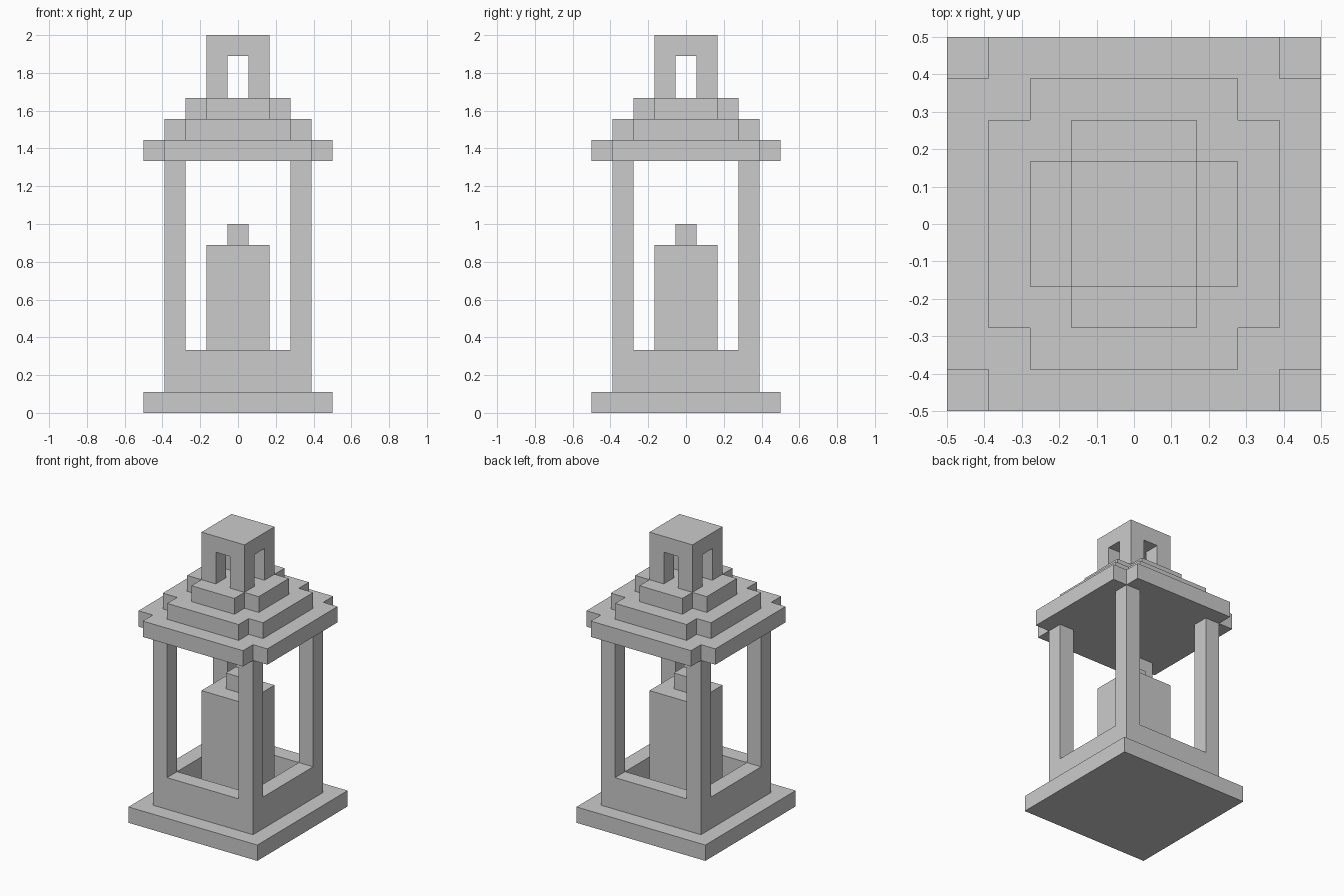
import bpy, bmesh

if "Cube" in bpy.data.objects:
    bpy.data.objects.remove(bpy.data.objects["Cube"])

U = 1 / 9  # one block


def prism(name, r, z0, z1, arm=None):
    """Square prism of half width r; with arm given, a plus shape with that arm half width."""
    if arm is None:
        outline = [(r, -r), (r, r), (-r, r), (-r, -r)]
    else:
        outline = []
        x, y = r, 0
        for c, s in ((1, 0), (0, 1), (-1, 0), (0, -1)):
            for px, py in ((r, -arm), (r, arm), (arm, arm)):
                outline.append((px * c - py * s, px * s + py * c))
    bm = bmesh.new()
    face = bm.faces.new([bm.verts.new((x * U, y * U, z0 * U)) for x, y in outline])
    top = bmesh.ops.extrude_face_region(bm, geom=[face])
    verts = [v for v in top["geom"] if isinstance(v, bmesh.types.BMVert)]
    bmesh.ops.translate(bm, verts=verts, vec=(0, 0, (z1 - z0) * U))
    bmesh.ops.recalc_face_normals(bm, faces=bm.faces)
    mesh = bpy.data.meshes.new(name)
    bm.to_mesh(mesh)
    bm.free()
    obj = bpy.data.objects.new(name, mesh)
    bpy.context.collection.objects.link(obj)
    return obj


def cut(obj, cutter):
    """Subtract cutter from obj and discard it."""
    mod = obj.modifiers.new("cut", "BOOLEAN")
    mod.operation = "DIFFERENCE"
    mod.solver = "EXACT"
    mod.object = cutter
    bpy.context.view_layer.objects.active = obj
    bpy.ops.object.modifier_apply(modifier=mod.name)
    bpy.data.objects.remove(cutter)


# Base slab
prism("base", 4.5, 0, 1)

# Low wall with four corner posts
frame = prism("frame", 3.5, 1, 12)
cut(frame, prism("inside_cutter", 2.5, 0, 13))
cut(frame, prism("window_cutter", 5, 3, 13, arm=2.5))

# Candle and wick
prism("candle", 1.5, 1, 8)
prism("wick", 0.5, 8, 9)

# Stepped roof with notched corners
for i in range(3):
    r = 4.5 - i
    prism(f"roof_step_{i + 1}", r, 12 + i, 13 + i, arm=r - 1)

# Top vent with openings on all four sides
vent = prism("vent", 1.5, 15, 18)
cut(vent, prism("vent_cutter", 3, 14, 17, arm=0.5))

# The roof steps narrow by one block, with arms cut in by one block
